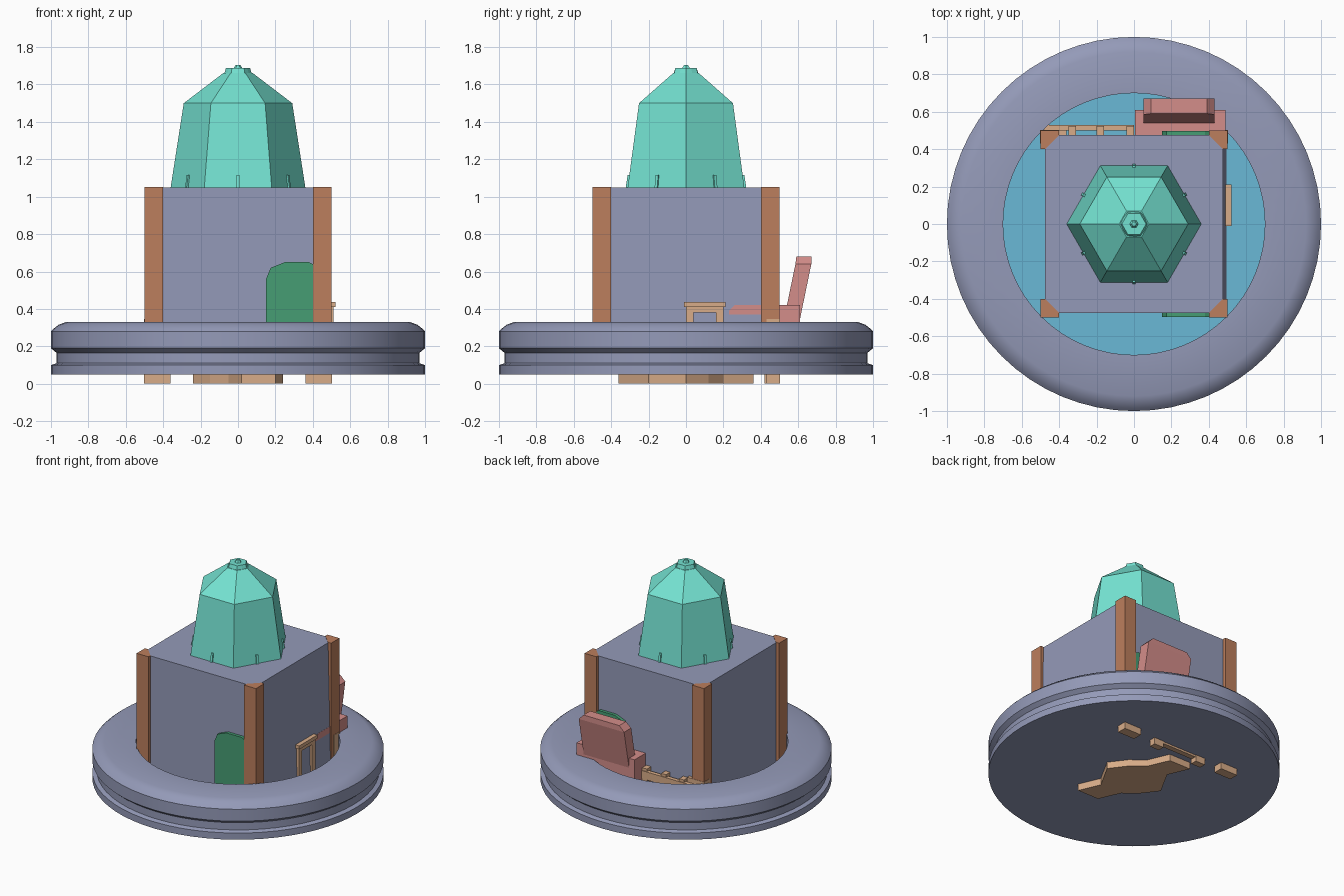
import bpy, bmesh, math
from mathutils import Vector

old = bpy.data.objects.get("Cube")
if old:
    bpy.data.objects.remove(old, do_unlink=True)


def material(name, r, g, b):
    lin = [((c / 255 + 0.055) / 1.055) ** 2.4 for c in (r, g, b)] + [1]
    m = bpy.data.materials.new(name)
    m.use_nodes = True
    m.diffuse_color = lin
    m.node_tree.nodes["Principled BSDF"].inputs["Base Color"].default_value = lin
    return m


STONE = material("stone grey", 148, 154, 184)
TEAL = material("roof teal", 116, 226, 209)
GREEN = material("door green", 70, 158, 116)
BROWN = material("post brown", 188, 126, 93)
TAN = material("light wood", 216, 172, 136)
PINK = material("bench pink", 212, 141, 138)
BLUE = material("water blue", 106, 184, 214)


def finish(name, bm, mat):
    bmesh.ops.recalc_face_normals(bm, faces=bm.faces)
    mesh = bpy.data.meshes.new(name)
    bm.to_mesh(mesh)
    bm.free()
    mesh.materials.append(mat)
    ob = bpy.data.objects.new(name, mesh)
    bpy.context.collection.objects.link(ob)
    return ob


def loft(name, rings, mat):
    """Skin a stack of equal-length point rings and cap both ends."""
    bm = bmesh.new()
    loops = [[bm.verts.new(p) for p in ring] for ring in rings]
    n = len(loops[0])
    for a, b in zip(loops, loops[1:]):
        for i in range(n):
            j = (i + 1) % n
            bm.faces.new((a[i], a[j], b[j], b[i]))
    bm.faces.new(loops[0])
    bm.faces.new(loops[-1])
    return finish(name, bm, mat)


def rect(x0, x1, y0, y1, z):
    return [(x0, y0, z), (x1, y0, z), (x1, y1, z), (x0, y1, z)]


def box(name, x, y, z, mat):
    return loft(name, [rect(*x, *y, h) for h in z], mat)


def prism(name, outline, z0, z1, mat):
    return loft(name, [[(x, y, z) for x, y in outline] for z in (z0, z1)], mat)


def polygon(radii, z, turn=0):
    n = len(radii)
    return [(r * math.cos(turn + math.tau * i / n), r * math.sin(turn + math.tau * i / n), z)
            for i, r in enumerate(radii)]


# Round basin with a grooved edge, rounded lip and sunken middle
profile = [(1, .05), (1, .10), (.97, .11), (.97, .165), (1, .19), (1, .28),
           (.985, .295), (.96, .315), (.92, .33), (.7, .33), (.7, .12)]
basin = loft("basin", [polygon([r] * 64, z) for r, z in profile], STONE)
for o in bpy.context.selected_objects:
    o.select_set(False)
basin.select_set(True)
bpy.context.view_layer.objects.active = basin
bpy.ops.object.shade_smooth_by_angle(angle=math.radians(35))

# Water in the basin
loft("water", [polygon([.702] * 64, z) for z in (.115, .14)], BLUE)

# House block, its left wall leaning out slightly
loft("house", [rect(-.475, .496, -.475, .475, .1), rect(-.475, .475, -.475, .475, 1.05)], STONE)

# Corner posts
corner = [(.5, .5), (.4, .5), (.4, .475), (.475, .4), (.5, .4)]
for sx in (-1, 1):
    for sy in (-1, 1):
        prism("corner_post", [(x * sx, y * sy) for x, y in corner], .06, 1.053, BROWN)

# Six-sided roof tower
loft("roof", [polygon([r] * 6, z) for r, z in ((.36, 1.05), (.29, 1.5), (.08, 1.66))], TEAL)

# Star-shaped finial and its small tip
loft("finial", [polygon([.05, .125] * 6, 1.595, 0),
                polygon([.075, .07] * 6, 1.65, 0),
                polygon([.065, .056] * 6, 1.688, 0)], TEAL)
loft("finial_tip", [polygon([.028] * 6, 1.68), polygon([.012] * 6, 1.705)], TEAL)

# Little pegs around the foot of the roof
for i in range(6):
    a = math.radians(30 + 60 * i)
    out, side = Vector((math.cos(a), math.sin(a), 0)), Vector((-math.sin(a), math.cos(a), 0))
    rings = []
    for z, r in ((1.05, .322), (1.115, .312)):
        rings.append([out * (r - d) + side * s + Vector((0, 0, z))
                      for d, s in ((.03, -.008), (0, -.008), (0, .008), (.03, .008))])
    loft("roof_peg", rings, TEAL)

# Arched doors, front and back
arch = [(.15, .13), (.15, .56), (.175, .62), (.25, .65), (.38, .65), (.435, .62), (.45, .56), (.45, .13)]
for name, y0, y1 in (("front_door", -.498, -.46), ("back_door", .46, .498)):
    loft(name, [[(x, y, z) for x, z in arch] for y in (y0, y1)], GREEN)

# Bench: seat with a sloped end, and a leaning backrest with cut top corners
seat = [(.23, .14), (.23, .39), (.26, .42), (.61, .42), (.61, .14)]
loft("bench_seat", [[(x, y, z) for y, z in seat] for x in (.005, .49)], PINK)
loft("bench_back", [rect(.05, .43, .515, .60, .3),
                    rect(.05, .43, .585, .67, .64),
                    rect(.09, .39, .59, .67, .68)], PINK)

# Wooden frame on the left wall
box("frame_top", (.47, .52), (-.01, .21), (.41, .437), TAN)
box("frame_beam", (.47, .51), (0, .2), (.38, .41), TAN)
for y in (0, .16):
    box("frame_leg", (.47, .51), (y, y + .04), (.13, .41), TAN)

# Low fence behind the house
box("fence_rail", (-.48, 0), (.5, .53), (.25, .31), TAN)
for x in (-.35, -.2, -.04):
    box("fence_stake", (x, x + .04), (.475, .525), (.14, .33), TAN)

# Feet under the basin
for sx in (-1, 1):
    x = sorted((sx * .36, sx * .502))
    box("foot_column", x, (.43, .502), (0, .345), TAN)
for x in (-.24, .13):
    box("small_foot", (x, x + .08), (.42, .47), (0, .06), TAN)
box("foot_beam", (-.17, .14), (.425, .465), (.035, .06), TAN)

# Irregular wooden base plate under the basin
half = [(.02, -.36), (.2, -.36), (.13, -.2), (.24, 0), (.15, .12), (.05, .2)]
prism("base_plate", half + [(-x, -y) for x, y in half], 0, .055, TAN)
